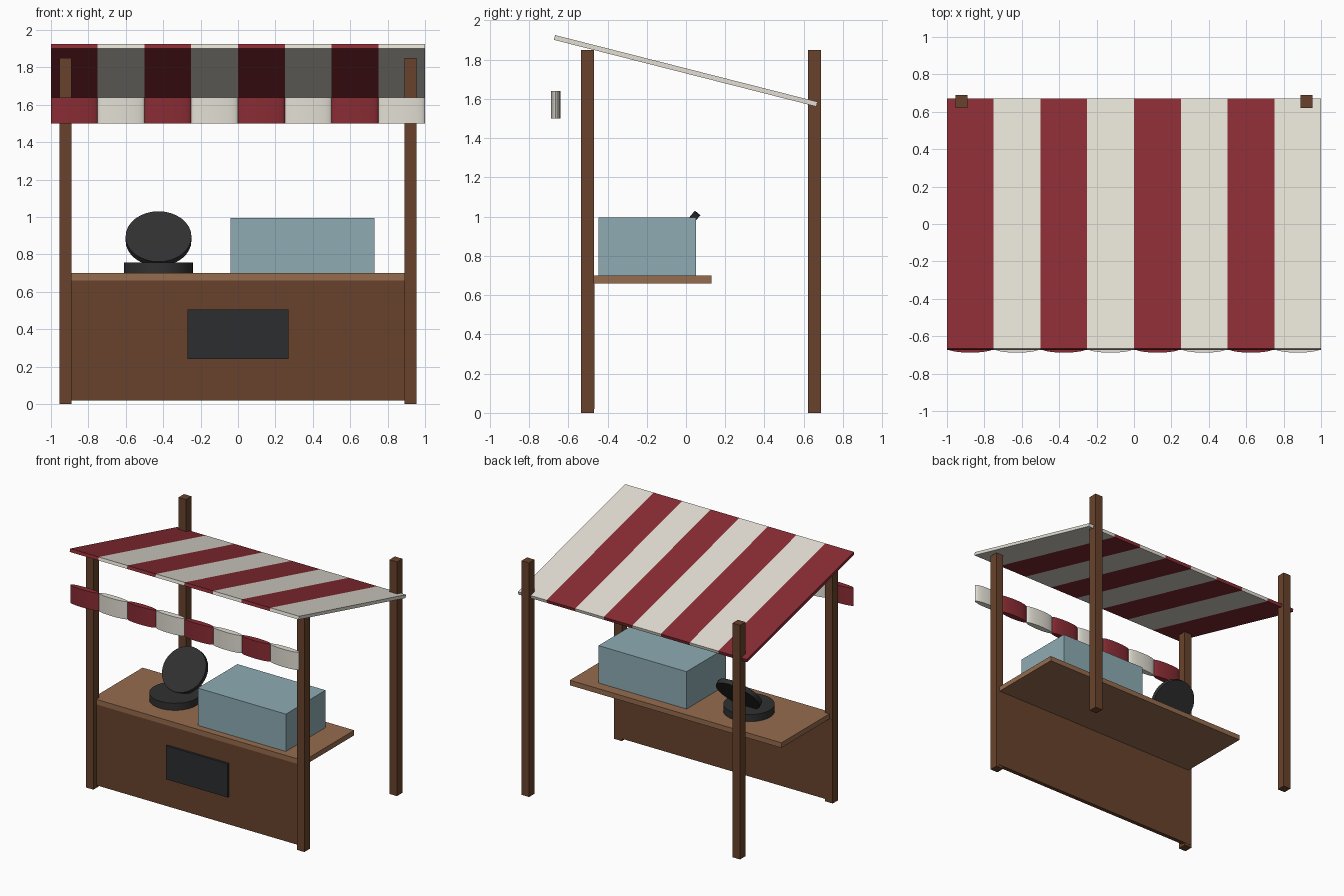
import bpy
from math import radians, atan2, hypot

if "Cube" in bpy.data.objects:
    bpy.data.objects.remove(bpy.data.objects["Cube"])


def material(name, rgb):
    m = bpy.data.materials.new(name)
    m.diffuse_color = (*rgb, 1)
    m.use_nodes = True
    m.node_tree.nodes["Principled BSDF"].inputs["Base Color"].default_value = m.diffuse_color
    return m


RED = material("red_cloth", (0.25, 0.025, 0.034))
CREAM = material("cream_cloth", (0.77, 0.74, 0.66))
WOOD = material("dark_wood", (0.14, 0.055, 0.025))
TOP = material("light_wood", (0.30, 0.15, 0.075))
SLATE = material("slate", (0.025, 0.027, 0.028))
IRON = material("iron", (0.03, 0.03, 0.032))
BLUE = material("blue_glass", (0.27, 0.41, 0.45))


def finish(name, scale, mat):
    o = bpy.context.object
    o.name = name
    o.scale = scale
    o.data.materials.append(mat)
    bpy.ops.object.transform_apply(location=False, rotation=False, scale=True)
    return o


def box(name, x, y, z, mat):
    """Box from (min, max) ranges."""
    r = (x, y, z)
    bpy.ops.mesh.primitive_cube_add(size=1, location=[(a + b) / 2 for a, b in r])
    return finish(name, [b - a for a, b in r], mat)


def disc(name, loc, radius, depth, mat, flat=1.0, tilt=0.0):
    bpy.ops.mesh.primitive_cylinder_add(vertices=32, radius=radius, depth=depth,
                                        location=loc, rotation=(tilt, 0, 0))
    o = finish(name, (1, flat, 1), mat)
    bpy.ops.object.shade_smooth_by_angle(angle=radians(40))
    return o


# Four posts
for side, sx in (("left", -0.922), ("right", 0.922)):
    for end, y in (("front", -0.502), ("back", 0.655)):
        box(f"{end}_{side}_post", (sx - 0.033, sx + 0.033),
            (y - 0.034, y + 0.034), (0, 1.85), WOOD)

# Counter, front panel and menu board
box("counter_top", (-0.925, 0.925), (-0.50, 0.13), (0.66, 0.70), TOP)
box("front_panel", (-0.95, 0.95), (-0.498, -0.466), (0.02, 0.66), WOOD)
box("menu_board", (-0.27, 0.27), (-0.515, -0.497), (0.24, 0.505), SLATE)

# Display case
box("display_case", (-0.04, 0.73), (-0.445, 0.05), (0.70, 0.995), BLUE)

# Round griddle with open lid
disc("griddle_base", (-0.425, -0.18, 0.728), 0.184, 0.056, IRON)
disc("griddle_lid", (-0.425, -0.054, 0.884), 0.176, 0.036, IRON, tilt=radians(50))

# Striped sloping canopy and scalloped valance
fy, fz, by, bz = -0.67, 1.913, 0.667, 1.573
slope, length = atan2(bz - fz, by - fy), hypot(by - fy, bz - fz)
for i in range(8):
    x = -0.875 + 0.25 * i
    mat = CREAM if i % 2 else RED
    strip = box(f"canopy_stripe_{i + 1}", (x - 0.125, x + 0.125),
                (-length / 2, length / 2), (-0.0125, 0.0125), mat)
    strip.location = (x, (fy + by) / 2, (fz + bz) / 2)
    strip.rotation_euler.x = slope
    disc(f"valance_{i + 1}", (x, -0.664, 1.57), 0.125, 0.14, mat, flat=0.19)
